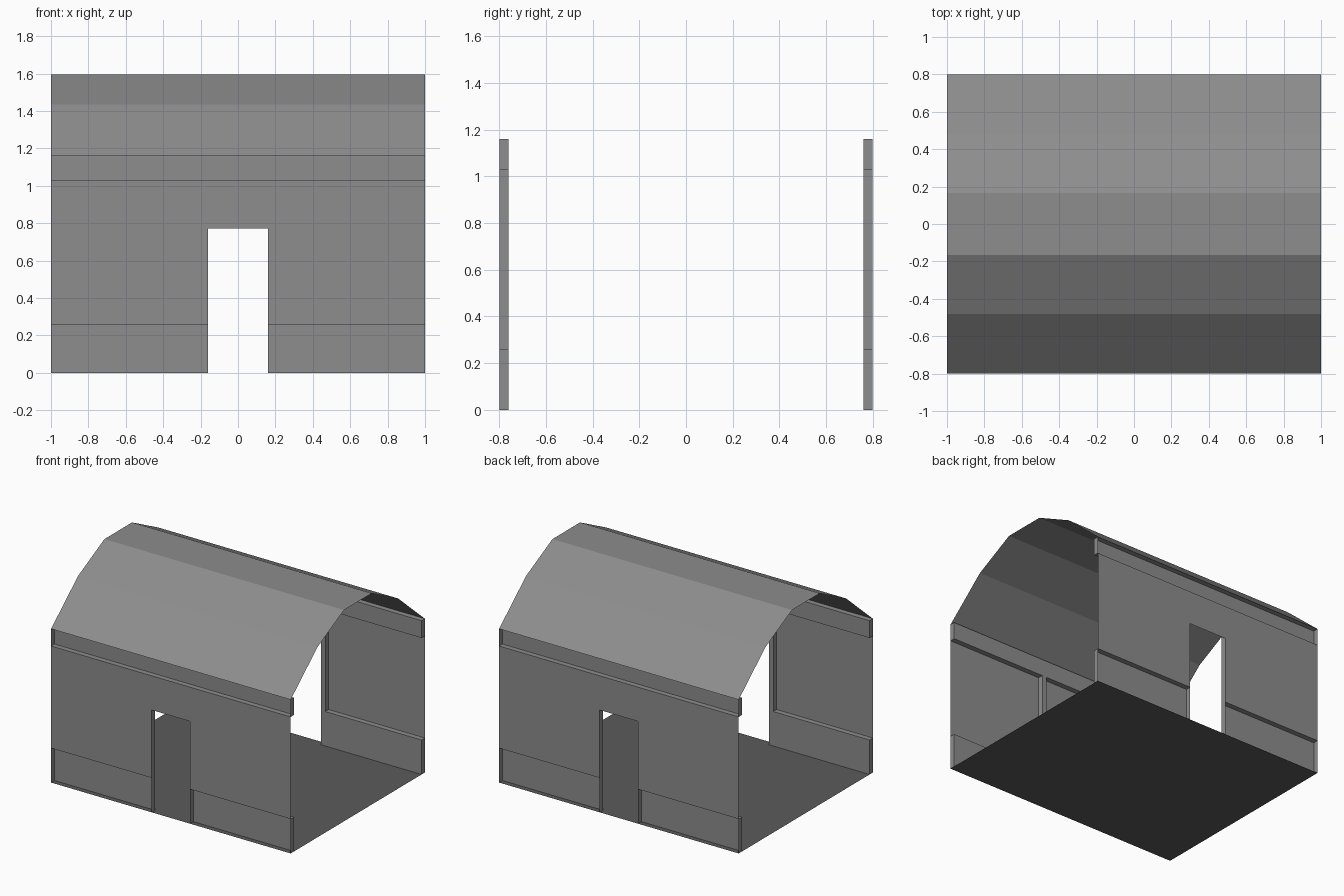
import bpy

if "Cube" in bpy.data.objects:
    bpy.data.objects.remove(bpy.data.objects["Cube"])


def material(name, value):
    mat = bpy.data.materials.new(name)
    mat.diffuse_color = (value, value, value, 1)
    mat.use_nodes = True
    mat.node_tree.nodes["Principled BSDF"].inputs["Base Color"].default_value = mat.diffuse_color
    return mat


mid_grey = material("mid_grey", 0.266)
dark_grey = material("dark_grey", 0.105)

L, W = 1.0, 0.8            # half length, half width
INNER = 0.76               # depth of the recessed bands
LOW, HIGH, EAVE = 0.26, 1.03, 1.16
DOOR_X, DOOR_Z = 0.16, 0.772
POST_X = 0.197             # far side of the door posts


def sheet(profile, x0, x1):
    """Quads sweeping a (y, z) profile from x0 to x1."""
    return [[(x0, *a), (x1, *a), (x1, *b), (x0, *b)]
            for a, b in zip(profile, profile[1:])]


def cap(x, z0, z1):
    """Small end face between outer and recessed wall planes, facing +x."""
    return [(x, -W, z0), (x, -INNER, z0), (x, -INNER, z1), (x, -W, z1)]


def build(name, quads, mirror=None, mat=mid_grey):
    verts = [v for q in quads for v in q]
    faces = [list(range(4 * i, 4 * i + 4)) for i in range(len(quads))]
    mesh = bpy.data.meshes.new(name)
    mesh.from_pydata(verts, [], faces)
    mesh.materials.append(mat)
    ob = bpy.data.objects.new(name, mesh)
    bpy.context.collection.objects.link(ob)
    if mirror:
        mod = ob.modifiers.new("mirror", 'MIRROR')
        mod.use_axis = mirror
    return ob


BOTH = (True, True, False)

# Floor, facing down
build("floor", [[(-L, W, 0), (L, W, 0), (L, -W, 0), (-L, -W, 0)]], mat=dark_grey)

# Faceted arched roof, open at both ends
roof_profile = [(-W, EAVE), (-0.48, 1.435), (-0.165, 1.594),
                (0.165, 1.594), (0.48, 1.435), (W, EAVE)]
build("roof", sheet(roof_profile, -L, L))

# Lower wall bands, recessed, on each side of the doors
build("lower_band",
      sheet([(-INNER, 0), (-INNER, LOW), (-W, LOW)], DOOR_X, L) + [cap(L, 0, LOW)],
      BOTH)

# Middle wall panels, flush with the outside, with door opening
build("wall_panel",
      sheet([(-W, LOW), (-W, DOOR_Z), (-W, HIGH)], DOOR_X, L)
      + sheet([(-W, DOOR_Z), (-W, HIGH)], 0, DOOR_X),
      BOTH)

# Upper wall bands, recessed under the eaves
build("upper_band",
      sheet([(-W, HIGH), (-INNER, HIGH), (-INNER, EAVE), (-W, EAVE)], 0, L)
      + [cap(L, HIGH, EAVE)],
      BOTH)

# Door posts: jamb, inner face and return on the inside of the wall
build("door_post",
      [cap(DOOR_X, 0, HIGH)[::-1], cap(POST_X, LOW, HIGH)]
      + [q[::-1] for q in sheet([(-INNER, LOW), (-INNER, HIGH)], DOOR_X, POST_X)],
      BOTH)
